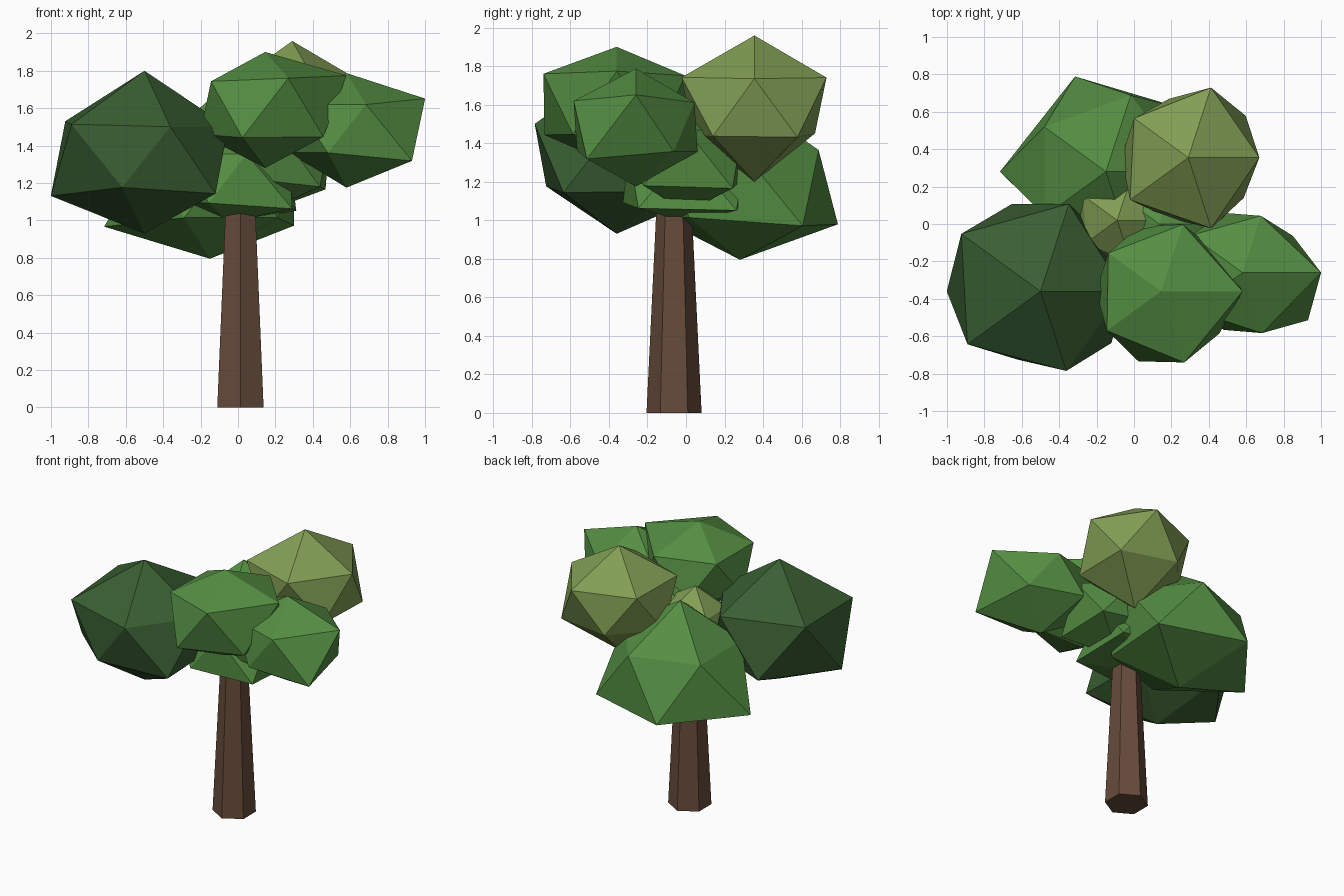
import bpy, bmesh, math

if "Cube" in bpy.data.objects:
    bpy.data.objects.remove(bpy.data.objects["Cube"])


def material(name, rgb):
    m = bpy.data.materials.new(name)
    m.diffuse_color = (*rgb, 1)
    m.use_nodes = True
    m.node_tree.nodes["Principled BSDF"].inputs["Base Color"].default_value = m.diffuse_color
    return m


GREEN = material("leaf green", (0.089, 0.270, 0.055))
DARK = material("dark leaf green", (0.041, 0.114, 0.032))
OLIVE = material("olive leaf", (0.223, 0.342, 0.089))
BARK = material("bark brown", (0.133, 0.070, 0.042))


def finish(bm, name, mat, loc):
    bmesh.ops.recalc_face_normals(bm, faces=bm.faces)
    mesh = bpy.data.meshes.new(name)
    bm.to_mesh(mesh)
    bm.free()
    mesh.materials.append(mat)
    ob = bpy.data.objects.new(name, mesh)
    ob.location = loc
    bpy.context.collection.objects.link(ob)


def sort_key(v):
    # bottom to top, then counter-clockwise in steps of 36 degrees
    if math.hypot(v.co.x, v.co.y) < 0.01:
        return (round(v.co.z, 2), 0)
    step = round(math.degrees(math.atan2(v.co.y, v.co.x)) / 36) % 10
    return (round(v.co.z, 2), step)


def clump(name, mat, loc, bottom, lower, upper, top, squash=0.8):
    """Uneven icosahedron: one radius per corner, flattened in height."""
    bm = bmesh.new()
    bmesh.ops.create_icosphere(bm, subdivisions=1, radius=1)
    radii = [bottom, *lower, *upper, top]
    for v, r in zip(sorted(bm.verts, key=sort_key), radii):
        v.co = v.co.normalized() * r
        v.co.z *= squash
    finish(bm, name, mat, loc)


# Trunk: tapered six-sided column
bm = bmesh.new()
bmesh.ops.create_cone(bm, cap_ends=True, segments=6, radius1=0.143,
                      radius2=0.085, depth=1.2)
corner = max(bm.verts, key=lambda v: v.co.y - v.co.z).co
turn = math.pi / 2 - math.atan2(corner.y, corner.x)   # a corner points along y
for v in bm.verts:
    x, y = v.co.x, v.co.y
    v.co.x = x * math.cos(turn) - y * math.sin(turn)
    v.co.y = x * math.sin(turn) + y * math.cos(turn)
finish(bm, "trunk", BARK, (0.013, -0.062, 0.6))

# Large outer clumps
clump("left_foliage", DARK, (-0.5, -0.36, 1.326), 0.508,
      (0.50, 0.55, 0.56, 0.43, 0.525), (0.50, 0.55, 0.585, 0.539, 0.50),
      0.607, 0.78)
clump("front_foliage", GREEN, (0.145, -0.36, 1.6), 0.40,
      (0.41, 0.41, 0.39, 0.44, 0.43), (0.487, 0.42, 0.39, 0.40, 0.447), 0.375)
clump("right_foliage", GREEN, (0.58, -0.26, 1.487), 0.40,
      (0.373, 0.376, 0.35, 0.36, 0.484), (0.47, 0.357, 0.38, 0.38, 0.38),
      0.385, 0.78)
clump("back_right_foliage", OLIVE, (0.29, 0.355, 1.583), 0.478,
      (0.425, 0.37, 0.40, 0.38, 0.41), (0.425, 0.44, 0.40, 0.43, 0.444), 0.47)
clump("back_foliage", GREEN, (-0.15, 0.28, 1.193), 0.4975,
      (0.62, 0.598, 0.633, 0.50, 0.50), (0.50, 0.48, 0.455, 0.45, 0.50), 0.57)

# Small clumps filling the middle
clump("inner_low_foliage", GREEN, (-0.05, 0.0, 1.23), 0.30,
      (0.50, 0.36, 0.36, 0.385, 0.47), (0.36, 0.36, 0.35, 0.35, 0.35), 0.35)
clump("inner_right_foliage", GREEN, (0.135, 0.0, 1.33), 0.36,
      (0.46, 0.34, 0.33, 0.30, 0.42), (0.40, 0.34, 0.32, 0.31, 0.36), 0.33)
clump("inner_top_foliage", OLIVE, (-0.09, 0.02, 1.40), 0.28,
      (0.28, 0.28, 0.26, 0.28, 0.27), (0.27, 0.26, 0.25, 0.23, 0.27), 0.30)
